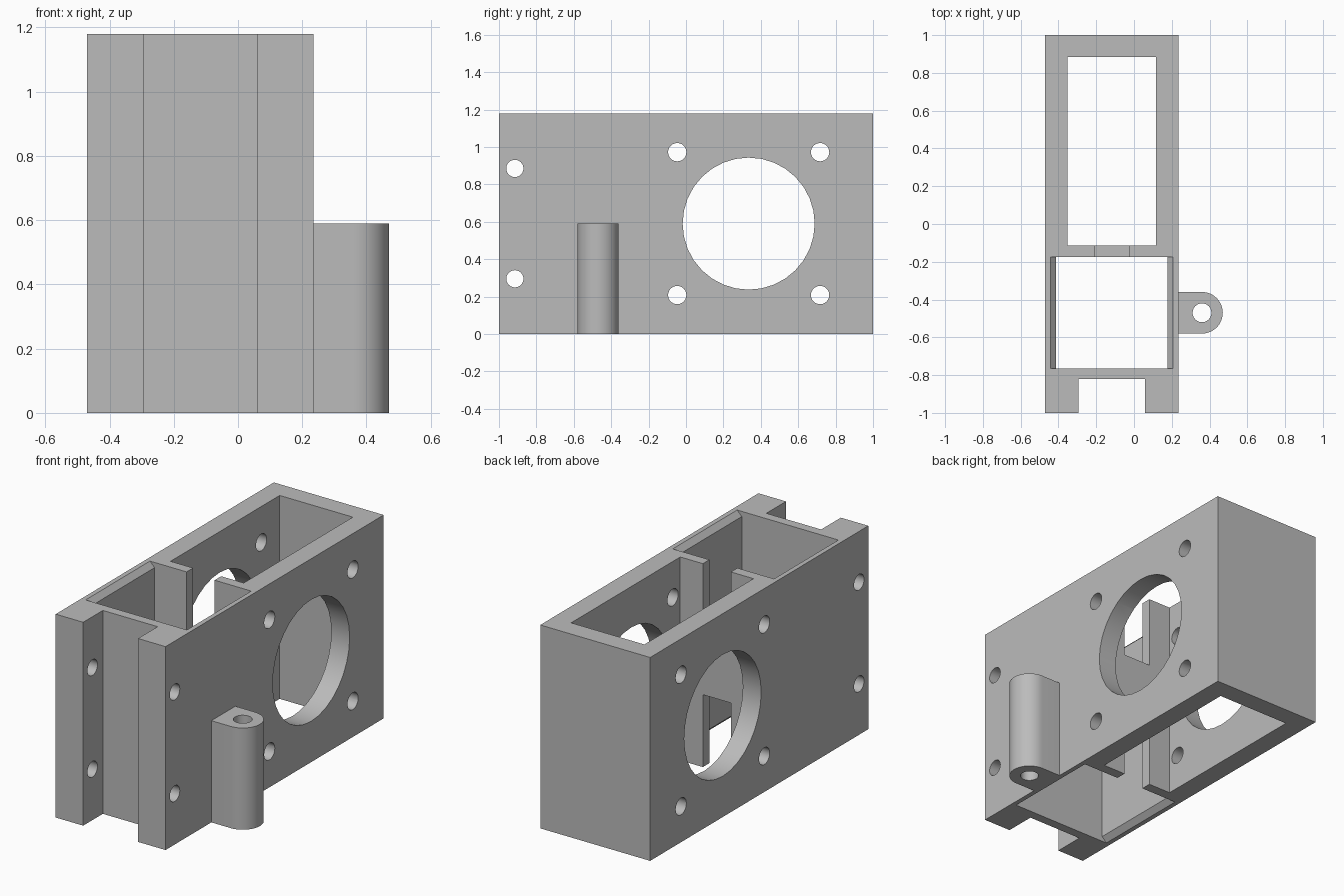
import bpy, bmesh, math
from mathutils import Vector

if "Cube" in bpy.data.objects:
    bpy.data.objects.remove(bpy.data.objects["Cube"], do_unlink=True)

H = 1.18                      # body height
LEFT, RIGHT = -0.47, 0.235    # body sides
MID = (LEFT + RIGHT) / 2

grey = bpy.data.materials.new("plain grey")
grey.use_nodes = True
grey.diffuse_color = (0.5, 0.5, 0.5, 1)
grey.node_tree.nodes["Principled BSDF"].inputs["Base Color"].default_value = (0.5, 0.5, 0.5, 1)


def prism(name, points, axis, lo, hi):
    """Extrude a closed 2D profile along an axis from lo to hi."""
    place = {"x": lambda a, b, d: (d, a, b),
             "y": lambda a, b, d: (a, d, b),
             "z": lambda a, b, d: (a, b, d)}[axis]
    bm = bmesh.new()
    face = bm.faces.new([bm.verts.new(place(a, b, lo)) for a, b in points])
    new = bmesh.ops.extrude_face_region(bm, geom=[face])["geom"]
    shift = Vector(place(0, 0, hi - lo))
    bmesh.ops.translate(bm, vec=shift, verts=[v for v in new if isinstance(v, bmesh.types.BMVert)])
    bmesh.ops.recalc_face_normals(bm, faces=bm.faces)
    mesh = bpy.data.meshes.new(name)
    bm.to_mesh(mesh)
    bm.free()
    mesh.materials.append(grey)
    obj = bpy.data.objects.new(name, mesh)
    bpy.context.collection.objects.link(obj)
    return obj


def rect(a0, a1, b0, b1):
    return [(a0, b0), (a1, b0), (a1, b1), (a0, b1)]


def arc(a, b, r, n, start=0.0, sweep=math.tau, closed=True):
    steps = n if closed else n + 1
    return [(a + r * math.cos(start + sweep * i / n),
             b + r * math.sin(start + sweep * i / n)) for i in range(steps)]


def activate(obj):
    bpy.ops.object.select_all(action="DESELECT")
    obj.select_set(True)
    bpy.context.view_layer.objects.active = obj


def cut(obj, *args):
    """Subtract a prism from obj and discard the cutter."""
    cutter = prism("cutter", *args)
    cutter.hide_render = True
    mod = obj.modifiers.new("cut", "BOOLEAN")
    mod.operation, mod.solver, mod.object = "DIFFERENCE", "EXACT", cutter
    activate(obj)
    bpy.ops.object.modifier_apply(modifier=mod.name)
    bpy.data.objects.remove(cutter, do_unlink=True)


# Body block with the long rear pocket and the front channel
body = prism("housing", rect(LEFT, RIGHT, -1, 1), "z", 0, H)
cut(body, rect(MID - 0.235, MID + 0.235, -0.115, 0.885), "z", -0.1, H + 0.1)
cut(body, rect(MID - 0.176, MID + 0.176, -1.1, -0.82), "z", -0.1, H + 0.1)

# Front pocket, its side walls chamfered at top and bottom
w, c = 0.295, 0.03
side = [(w + c, -0.1), (w + c, 0), (w, c), (w, H - c), (w + c, H), (w + c, H + 0.1)]
profile = [(MID + a, z) for a, z in side] + [(MID - a, z) for a, z in reversed(side)]
cut(body, profile, "y", -0.765, -0.175)

# Slots in the divider, leaving a bridge at mid height
for z0, z1 in ((-0.1, 0.42), (H - 0.42, H + 0.1)):
    cut(body, rect(MID - 0.09, MID + 0.09, z0, z1), "y", -0.25, -0.05)

# Large side opening and its four screw holes, through both walls
cut(body, arc(0.335, H / 2, 0.353, 32), "x", -0.6, 0.4)
for dy in (-0.382, 0.382):
    for dz in (-0.382, 0.382):
        cut(body, arc(0.335 + dy, H / 2 + dz, 0.049, 24), "x", -0.6, 0.4)

# Flange holes at the front
for dz in (-0.295, 0.295):
    cut(body, arc(-0.915, H / 2 + dz, 0.046, 24), "x", -0.6, 0.4)

# Side lug with a vertical bore
outline = [(RIGHT, -0.58)] + arc(0.36, -0.47, 0.11, 24, -math.pi / 2, math.pi, False) + [(RIGHT, -0.36)]
lug = prism("side_lug", outline, "z", 0, H / 2)
cut(lug, arc(0.36, -0.47, 0.05, 24), "z", -0.1, H)

for obj in (body, lug):
    activate(obj)
    bpy.ops.object.shade_smooth_by_angle(angle=math.radians(30))
